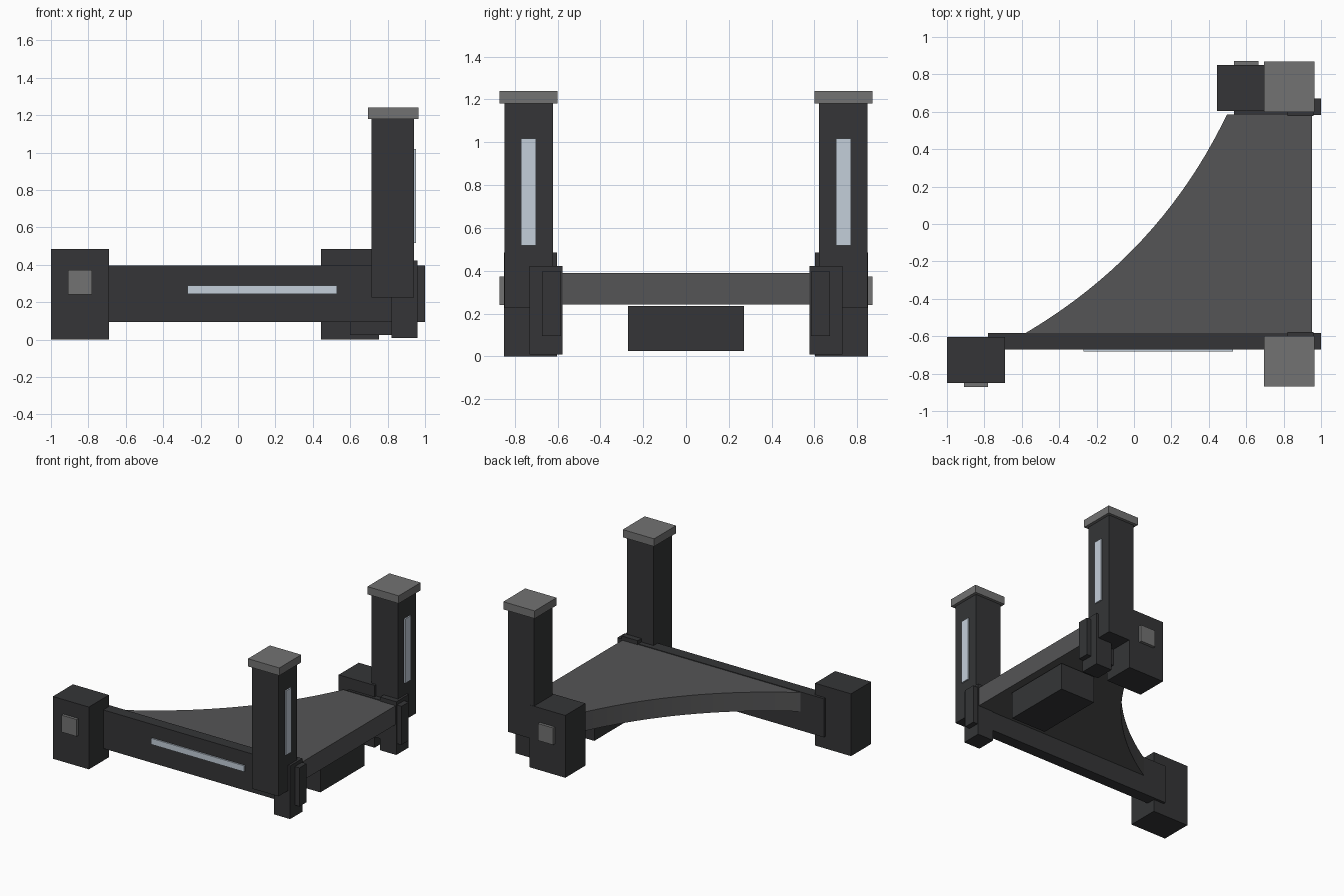
import bpy, bmesh
from mathutils import Vector

if "Cube" in bpy.data.objects:
    bpy.data.objects.remove(bpy.data.objects["Cube"])


def material(name, rgb):
    m = bpy.data.materials.new(name)
    m.diffuse_color = (*rgb, 1)
    m.use_nodes = True
    m.node_tree.nodes["Principled BSDF"].inputs["Base Color"].default_value = m.diffuse_color
    return m


DARK = material("dark_metal", (0.035, 0.036, 0.038))
DECK = material("deck_grey", (0.09, 0.09, 0.092))
TRIM = material("trim_grey", (0.17, 0.17, 0.17))
GLOW = material("pale_light", (0.55, 0.62, 0.70))


def finish(name, bm, mat):
    bmesh.ops.recalc_face_normals(bm, faces=bm.faces)
    me = bpy.data.meshes.new(name)
    bm.to_mesh(me)
    bm.free()
    me.materials.append(mat)
    ob = bpy.data.objects.new(name, me)
    bpy.context.collection.objects.link(ob)
    return ob


def box(name, x, y, z, mat=DARK):
    """Box from (min, max) pairs along each axis."""
    y = sorted(y)
    bm = bmesh.new()
    bmesh.ops.create_cube(bm, size=1)
    for v in bm.verts:
        v.co = [r[0] if c < 0 else r[1] for c, r in zip(v.co, (x, y, z))]
    return finish(name, bm, mat)


# Both sides: s = -1 front, s = +1 back; x0 is the outer end of each arm
for side, s, x0 in (("front", -1, -1.0), ("back", 1, 0.445)):
    def yy(a, b):
        return (s * a, s * b)
    # end block with square stud
    box(side + "_end_block", (x0, x0 + 0.31), yy(0.603, 0.85), (0, 0.485))
    box(side + "_block_stud", (x0 + 0.09, x0 + 0.22), yy(0.84, 0.872), (0.24, 0.372), TRIM)
    # side rail
    rail_x = -0.78 if s < 0 else 0.535
    box(side + "_rail", (rail_x, 1.0), yy(0.583, 0.672), (0.095, 0.395))
    # foot bracket
    box(side + "_foot", (0.82, 0.96), yy(0.577, 0.73), (0.008, 0.422))
    # upright post, cap and light strip
    box(side + "_post", (0.715, 0.942), yy(0.622, 0.848), (0.225, 1.18))
    box(side + "_post_cap", (0.695, 0.965), yy(0.6, 0.87), (1.18, 1.24), TRIM)
    box(side + "_post_light", (0.93, 0.952), yy(0.70, 0.77), (0.517, 1.018), GLOW)

# light strip on the long front rail
box("front_rail_light", (-0.27, 0.53), (-0.683, -0.66), (0.243, 0.29), GLOW)

# box slung under the deck
box("under_deck_box", (0.6, 0.9), (-0.272, 0.272), (0.025, 0.235))

# deck slab with concave curved edge
a, b, c = Vector((-0.585, -0.586)), Vector((0.14, -0.16)), Vector((0.497, 0.586))
steps = 20
outline = [(0.953, 0.586), (0.953, -0.586)][::-1]
curve = []
for i in range(steps + 1):
    t = i / steps
    curve.append((1 - t) ** 2 * a + 2 * t * (1 - t) * b + t * t * c)
outline += [(p.x, p.y) for p in reversed(curve)]
bm = bmesh.new()
face = bm.faces.new([bm.verts.new((x, y, 0.243)) for x, y in outline])
ext = bmesh.ops.extrude_face_region(bm, geom=[face])
top = [v for v in ext["geom"] if isinstance(v, bmesh.types.BMVert)]
bmesh.ops.translate(bm, verts=top, vec=(0, 0, 0.147))
if not any(len(f.verts) > 4 and f.calc_center_median().z < 0.25 for f in bm.faces):
    low = [e for e in bm.edges if all(v.co.z < 0.25 for v in e.verts)]
    bmesh.ops.contextual_create(bm, geom=low)
deck = finish("deck", bm, DECK)

# smooth the curved edge only
bpy.ops.object.select_all(action='DESELECT')
deck.select_set(True)
bpy.context.view_layer.objects.active = deck
bpy.ops.object.shade_smooth_by_angle(angle=0.5)
